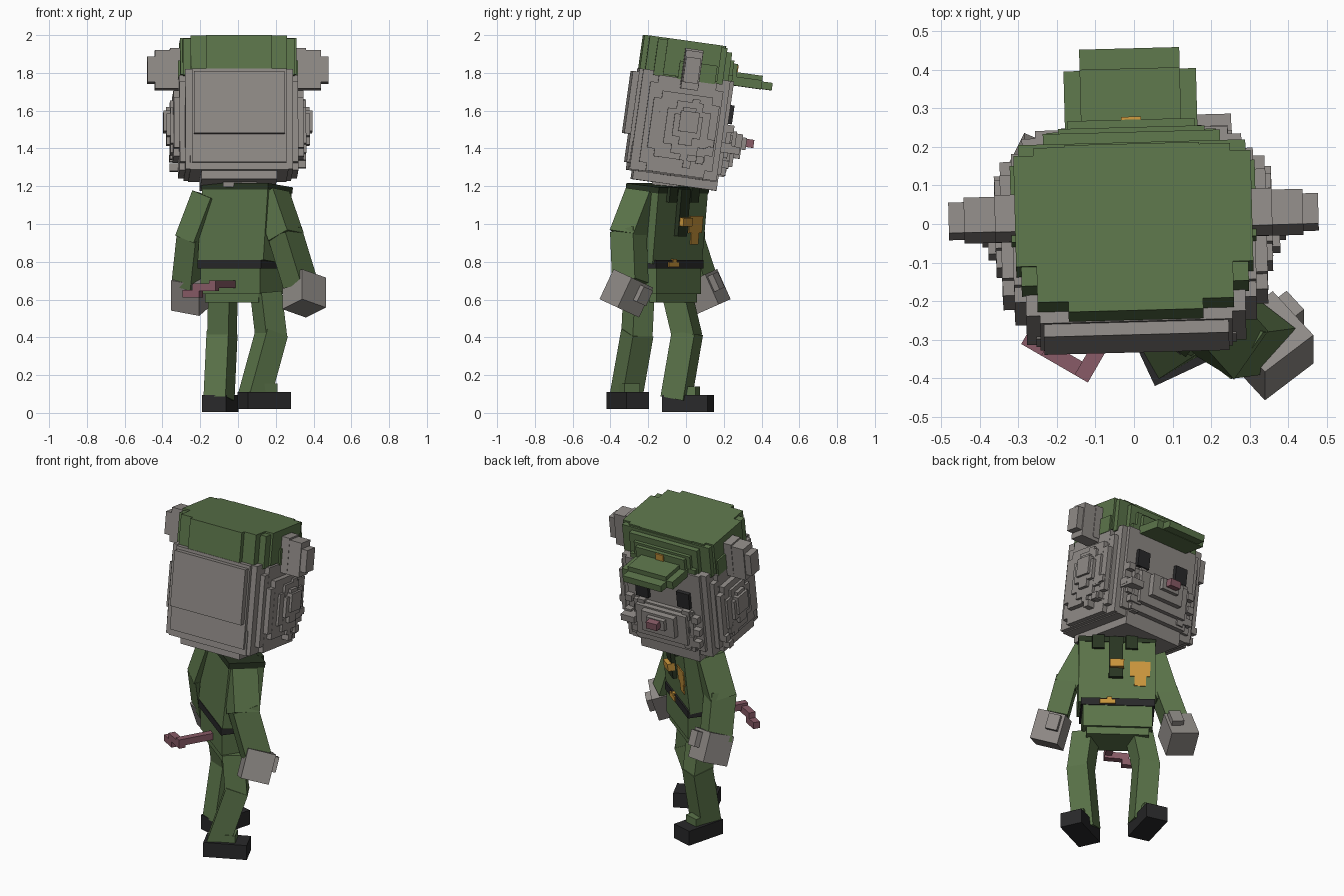
import bpy, bmesh, math, random
from mathutils import Matrix, Vector

if "Cube" in bpy.data.objects:
    bpy.data.objects.remove(bpy.data.objects["Cube"])

random.seed(4)
COLORS = {
    "green": (0.105, 0.175, 0.068), "dark_green": (0.022, 0.036, 0.016),
    "grey": (0.275, 0.255, 0.24), "black": (0.022, 0.022, 0.023),
    "pink": (0.25, 0.105, 0.135), "gold": (0.58, 0.30, 0.045),
}
MATS = {}
for n, c in COLORS.items():
    MATS[n] = bpy.data.materials.new(n)
    MATS[n].diffuse_color = (*c, 1)


def make(name, color, boxes, matrix=Matrix()):
    """One object from boxes given as (x0, x1, y0, y1, z0, z1)."""
    bm = bmesh.new()
    for x0, x1, y0, y1, z0, z1 in boxes:
        m = Matrix.Translation(((x0 + x1) / 2, (y0 + y1) / 2, (z0 + z1) / 2))
        m = m @ Matrix.Diagonal((x1 - x0, y1 - y0, z1 - z0, 1))
        bmesh.ops.create_cube(bm, size=1, matrix=m)
    bm.transform(matrix)
    me = bpy.data.meshes.new(name)
    bm.to_mesh(me)
    bm.free()
    me.materials.append(MATS[color])
    ob = bpy.data.objects.new(name, me)
    bpy.context.collection.objects.link(ob)
    return ob


def rot(deg, axis):
    return Matrix.Rotation(math.radians(deg), 4, axis)


def frame(loc, yaw=0, pitch=0):
    return Matrix.Translation(loc) @ rot(yaw, 'Z') @ rot(pitch, 'X')


def limb(name, color, p, q, w, d, yaw):
    """Square-section segment from p down to q, turned to face yaw."""
    p, q = Vector(p), Vector(q)
    z = (p - q).normalized()
    a = math.radians(yaw)
    y = z.cross(Vector((math.cos(a), math.sin(a), 0))).normalized()
    x = y.cross(z)
    m = Matrix((x, y, z)).transposed().to_4x4()
    m.translation = q
    make(name, color, [(-w / 2, w / 2, -d / 2, d / 2, -.015, (p - q).length + .015)], m)


def sym(hx, *rest):
    return (-hx, hx, *rest)


def notched(hx, y0, y1, z0, z1, n=.04):
    """Slab whose side outline has notched corners."""
    return [sym(hx, y0 + n, y1 - n, z0, z1), sym(hx - .001, y0, y1, z0 + n, z1 - n)]


# Head: stepped blocks, nodding slightly forward
H = frame((0, -.03, 1.5), 1.5, -8)
make("head", "grey", [
    sym(.25, -.265, .24, -.21, .29), sym(.285, -.245, .22, -.245, .29),
    sym(.20, -.22, .23, -.295, -.18), sym(.26, -.25, .22, -.25, -.1),
    sym(.24, -.298, 0, -.06, .272)] + notched(.315, -.20, .19, -.24, .27), H)
make("cheeks", "grey", notched(.345, -.17, .18, -.16, .19)
     + notched(.36, -.09, .14, -.13, .15, .045)
     + notched(.38, -.05, .10, -.08, .12) + [sym(.394, -.02, .08, -.01, .10)], H)
make("muzzle", "grey", [
    sym(.20, .2, .265, -.21, .04), sym(.17, .2, .295, -.16, .03),
    sym(.11, .2, .33, -.11, .02), sym(.06, .2, .355, -.06, .005),
    (.17, .26, .22, .32, -.09, -.05)], H)
make("nose", "pink", [sym(.036, .35, .395, -.043, 0)], H)

# Fur tufts over cheeks and lower face
tufts = []
for s in (-1, 1):
    for i in range(14):
        x, w = s * random.uniform(.13, .24), random.uniform(-.2, .05)
        tufts.append((x - .022, x + .022, .2, random.choice((.26, .275)), w - .02, w + .02))
    for i in range(8):
        v, w = random.uniform(.02, .16), random.uniform(-.2, .15)
        x = s * .33
        tufts.append((x - .03, x + .03, v - .02, v + .02, w - .02, w + .02))
make("fur_tufts", "grey", tufts, H)
for s, side in ((-1, "left"), (1, "right")):
    make(side + "_eye", "black",
         [(s * .14 - .042, s * .14 + .042, .23, .262, .065, .165)], H)
    ear = []
    for x0, x1, v0, v1, w0, w1 in ((.28, .44, -.04, .052, .215, .42),
                                   (.28, .48, -.035, .045, .25, .385),
                                   (.28, .36, -.042, .055, .235, .43)):
        ear.append((min(s * x0, s * x1), max(s * x0, s * x1), v0, v1, w0, w1))
    make(side + "_ear", "grey", ear, H)

# Cap with stepped crown and brim
make("cap_crown", "green", [
    sym(.308, -.14, .15, .275, .47), sym(.255, -.235, .17, .285, .47),
    sym(.295, -.19, .18, .265, .46), sym(.175, -.262, .175, .29, .47),
    sym(.318, -.06, .14, .262, .36),
    sym(.23, .1, .21, .265, .44), sym(.19, .1, .228, .265, .40)], H)
make("cap_brim", "green", [
    sym(.22, .05, .23, .265, .32), sym(.172, .15, .39, .27, .318),
    sym(.13, .2, .447, .272, .312), sym(.13, .2, .39, .312, .342),
    sym(.165, .2, .25, .31, .385)], H)
make("cap_badge", "gold", [sym(.026, .245, .258, .34, .382)], H)

# Neck
make("neck", "grey", [(-.08, .10, -.18, -.04, 1.195, 1.29)])
make("neck_tag", "gold", [(.04, .106, -.12, -.05, 1.245, 1.275)])

# Torso, turned away from the head's direction
B = frame((.022, -.137, .8), -37, -6)
make("jacket", "green", [(-.22, .215, -.10, .112, 0, .40)], B)
make("collar", "dark_green", [
    (-.223, .218, -.103, .115, .375, .408), (-.12, -.05, .1, .132, .33, .41),
    (.07, .14, .1, .132, .33, .41)], B)
make("tie", "dark_green", [(-.035, .045, .1, .137, .15, .40)], B)
make("tie_clip", "gold", [(-.04, .04, .12, .162, .205, .25)], B)
make("chest_patch", "gold", [
    (-.19, -.075, .11, .118, .165, .255), (-.165, -.10, .11, .118, .105, .165)], B)
P = frame((.022, -.13, 0), -37)
make("belt", "black", [(-.213, .205, -.108, .118, .765, .81)], P)
make("buckle", "gold", [(.01, .10, .11, .126, .772, .80), (.03, .06, .11, .126, .80, .815)], P)
make("jacket_skirt", "green", [(-.20, .195, -.10, .113, .63, .77),
                               (-.18, .175, -.09, .10, .585, .64)], P)

# Tail
T = frame((.018, -.133, 0), -30)
make("tail", "pink", [(-.02, .02, -.31, -.08, .66, .70), (-.12, .02, -.31, -.27, .645, .685),
                      (-.18, -.08, -.31, -.27, .61, .65)], T)

# Limbs: joints per side, then foot and hand placement
LIMBS = {
    "right": dict(arm=((.183, -.23, 1.14), (.25, -.305, .945), (.325, -.295, .70)),
                  leg=((.15, -.25, .62), (.175, -.26, .41), (.09, -.315, .10)), leg_yaw=-60,
                  foot=((.135, -.31, .02), -65), hand=((.35, -.315, .635), -50, -25)),
    "left": dict(arm=((-.155, -.01, 1.13), (-.235, .0, .92), (-.26, .075, .69)),
                 leg=((-.08, -.045, .62), (-.085, .005, .41), (-.10, -.05, .09)), leg_yaw=-22,
                 foot=((-.095, .005, 0.004), -15), hand=((-.245, .10, .64), -25, 24)),
}
for side, L in LIMBS.items():
    s, e, w = L["arm"]
    limb(side + "_upper_arm", "green", s, e, .13, .155, -35)
    limb(side + "_forearm", "green", e, w, .122, .15, -35)
    h, k, a = L["leg"]
    limb(side + "_thigh", "green", h, k, .12, .125, L["leg_yaw"])
    limb(side + "_shin", "green", k, a, .125, .13, L["leg_yaw"])
    F = frame(*L["foot"])
    make(side + "_shoe", "black", [sym(.066, -.12, .13, 0, .09)], F)
    make(side + "_trouser_cuff", "green", [sym(.045, -.05, .06, .085, .135)], F)
    loc, yaw, tilt = L["hand"]
    G = Matrix.Translation(loc) @ rot(tilt, 'X') @ rot(yaw, 'Z')
    make(side + "_hand", "grey", [sym(.082, -.082, .082, -.09, .085)], G)
    t = -1 if side == "right" else 1
    make(side + "_thumb", "grey", [(t * .03 - .035, t * .03 + .035, .07, .115, -.02, .07)], G)

for m in bpy.data.materials:
    if m.users and not m.is_grease_pencil:
        m.use_nodes = True
        m.node_tree.nodes["Principled BSDF"].inputs["Base Color"].default_value = m.diffuse_color
